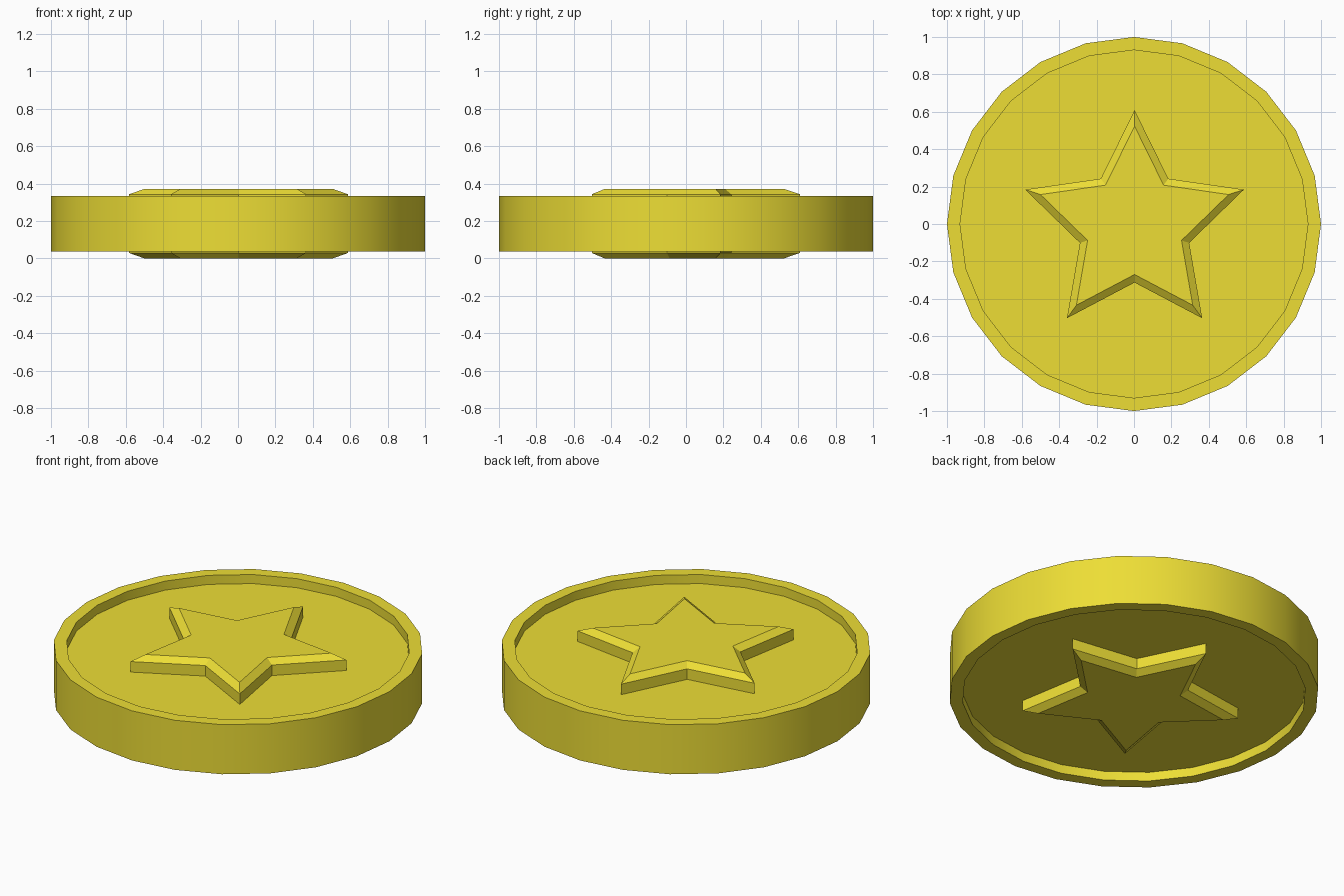
import bpy, bmesh
from math import sin, cos, pi, radians

if "Cube" in bpy.data.objects:
    bpy.data.objects.remove(bpy.data.objects["Cube"])

MID = 0.186      # middle plane of the coin
SIDES = 24

gold = bpy.data.materials.new("yellow_gold")
gold.diffuse_color = (0.85, 0.73, 0.036, 1)
gold.use_nodes = True
gold.node_tree.nodes["Principled BSDF"].inputs["Base Color"].default_value = gold.diffuse_color


def circle(r):
    return [(r * cos(2 * pi * i / SIDES), r * sin(2 * pi * i / SIDES)) for i in range(SIDES)]


def star(scale):
    pts = []
    for i in range(10):
        r = (0.307 if i % 2 else 0.615) * scale
        a = pi / 2 + i * pi / 5
        pts.append((r * cos(a) + 0.003, r * sin(a) - 0.006))
    return pts


def build(name, loops, cap_first, smooth_angle=None):
    """Bridge a stack of (outline, z) loops, counter-clockwise, and cap the ends."""
    bm = bmesh.new()
    rings = [[bm.verts.new((x, y, z)) for x, y in pts] for pts, z in loops]
    for a, b in zip(rings, rings[1:]):
        n = len(a)
        for i in range(n):
            j = (i + 1) % n
            bm.faces.new((a[i], a[j], b[j], b[i]))
    if cap_first:
        bm.faces.new(rings[0][::-1])
    bm.faces.new(rings[-1])
    mesh = bpy.data.meshes.new(name)
    bm.to_mesh(mesh)
    bm.free()
    mesh.materials.append(gold)
    ob = bpy.data.objects.new(name, mesh)
    bpy.context.collection.objects.link(ob)
    ob.location.z = MID
    if smooth_angle:
        bpy.ops.object.select_all(action='DESELECT')
        ob.select_set(True)
        bpy.context.view_layer.objects.active = ob
        bpy.ops.object.shade_smooth_by_angle(angle=radians(smooth_angle))
    return ob


# Coin disc with a raised rim on both faces
RIM, FLOOR, INNER = 0.148, 0.094, 0.93
build("coin_disc", [
    (circle(INNER), -FLOOR), (circle(INNER), -RIM), (circle(1), -RIM),
    (circle(1), RIM), (circle(INNER), RIM), (circle(INNER), FLOOR)],
    cap_first=True, smooth_angle=30)

# Chamfered star relief, mirrored to the underside
relief = build("star_relief", [
    (star(1), FLOOR), (star(1), 0.157), (star(0.86), 0.186)], cap_first=False)
mirror = relief.modifiers.new("both_faces", 'MIRROR')
mirror.use_axis = (False, False, True)
mirror.use_mirror_merge = False
